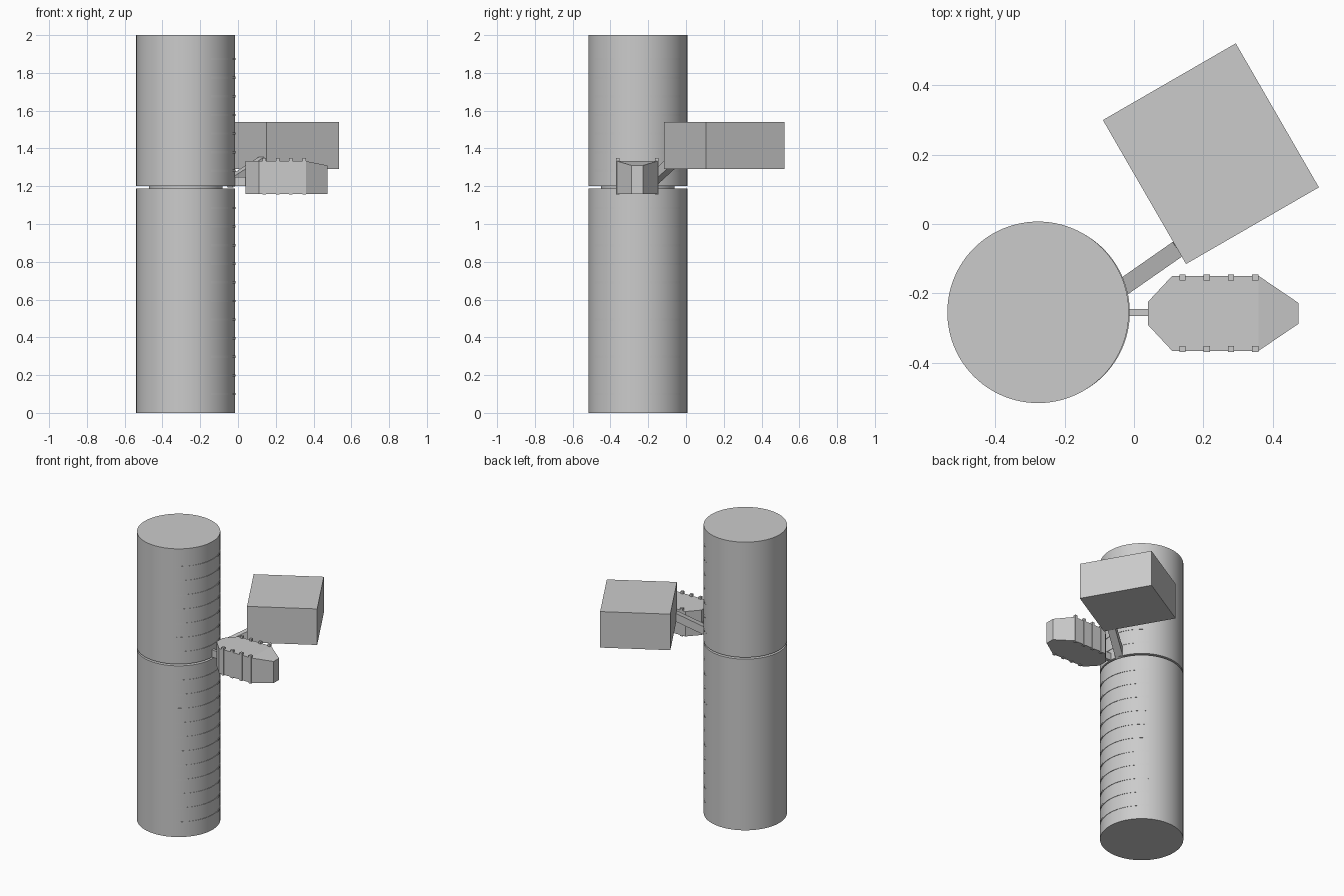
import bpy, bmesh, math
from mathutils import Vector, Matrix

if "Cube" in bpy.data.objects:
    bpy.data.objects.remove(bpy.data.objects["Cube"])

CX, CY, R = -0.277, -0.255, 0.262


def cylinder(name, x, y, z0, z1, r, sides=96):
    bpy.ops.mesh.primitive_cylinder_add(vertices=sides, radius=r, depth=z1 - z0,
                                        location=(x, y, (z0 + z1) / 2))
    ob = bpy.context.object
    ob.name = name
    bpy.ops.object.shade_smooth_by_angle(angle=math.radians(30))
    return ob


def box(name, center, size, rot=None):
    bm = bmesh.new()
    bmesh.ops.create_cube(bm, size=1)
    me = bpy.data.meshes.new(name)
    bm.to_mesh(me)
    bm.free()
    ob = bpy.data.objects.new(name, me)
    bpy.context.collection.objects.link(ob)
    m = rot.to_4x4() if rot else Matrix.Identity(4)
    ob.matrix_world = Matrix.Translation(center) @ m @ Matrix.Diagonal((*size, 1))
    return ob


# Two-part column with a recessed joint
cylinder("lower_column", CX, CY, 0, 1.188, R)
cylinder("upper_column", CX, CY, 1.2, 2, R)
cylinder("joint_neck", CX, CY, 1.188, 1.2, 0.195)

# Thin rungs: off-centre discs that only break the surface on the +x side
for i in range(19):
    z = 0.1 + i * 0.0985
    if abs(z - 1.194) > 0.05:
        cylinder("rung", CX + 0.006, CY, z - 0.006, z + 0.006, R - 0.003)

# Large box turned 30 degrees
box("large_box", (0.222, 0.203, 1.415), (0.443, 0.48, 0.25),
    Matrix.Rotation(math.radians(30), 3, 'Z'))

# Sloping strut carrying the large box
a, b = Vector((-0.05, -0.195, 1.215)), Vector((0.135, -0.066, 1.333))
d = (b - a).normalized()
side = Vector((0, 0, 1)).cross(d).normalized()
frame = Matrix((d, side, d.cross(side))).transposed()
box("box_strut", (a + b) / 2, ((b - a).length, 0.05, 0.05), frame)

# Small bar carrying the pod
box("pod_bar", (0.01, CY, 1.225), (0.08, 0.02, 0.05))

# Faceted pod: bevelled outline with a top that slopes down at the tip
PY = -0.258
half = [(0.04, 0.033), (0.11, 0.108), (0.36, 0.108), (0.475, 0.03)]
bm = bmesh.new()
cols = []
for x, w in half:
    top = 1.333 if x < 0.4 else 1.31
    cols.append([bm.verts.new((x, PY + s * w, z)) for s, z in
                 ((-1, 1.16), (1, 1.16), (1, top), (-1, top))])
for p, q in zip(cols, cols[1:]):
    for k in range(4):
        bm.faces.new((p[k], p[(k + 1) % 4], q[(k + 1) % 4], q[k]))
bm.faces.new(cols[0])
bm.faces.new(cols[-1])
bmesh.ops.recalc_face_normals(bm, faces=bm.faces)
me = bpy.data.meshes.new("pod")
bm.to_mesh(me)
bm.free()
bpy.context.collection.objects.link(bpy.data.objects.new("pod", me))

# Vertical ribs on both flanks of the pod
for x in (0.14, 0.21, 0.28, 0.35):
    for s in (-1, 1):
        box("pod_rib", (x, PY + s * 0.103, 1.252), (0.018, 0.017, 0.194))
